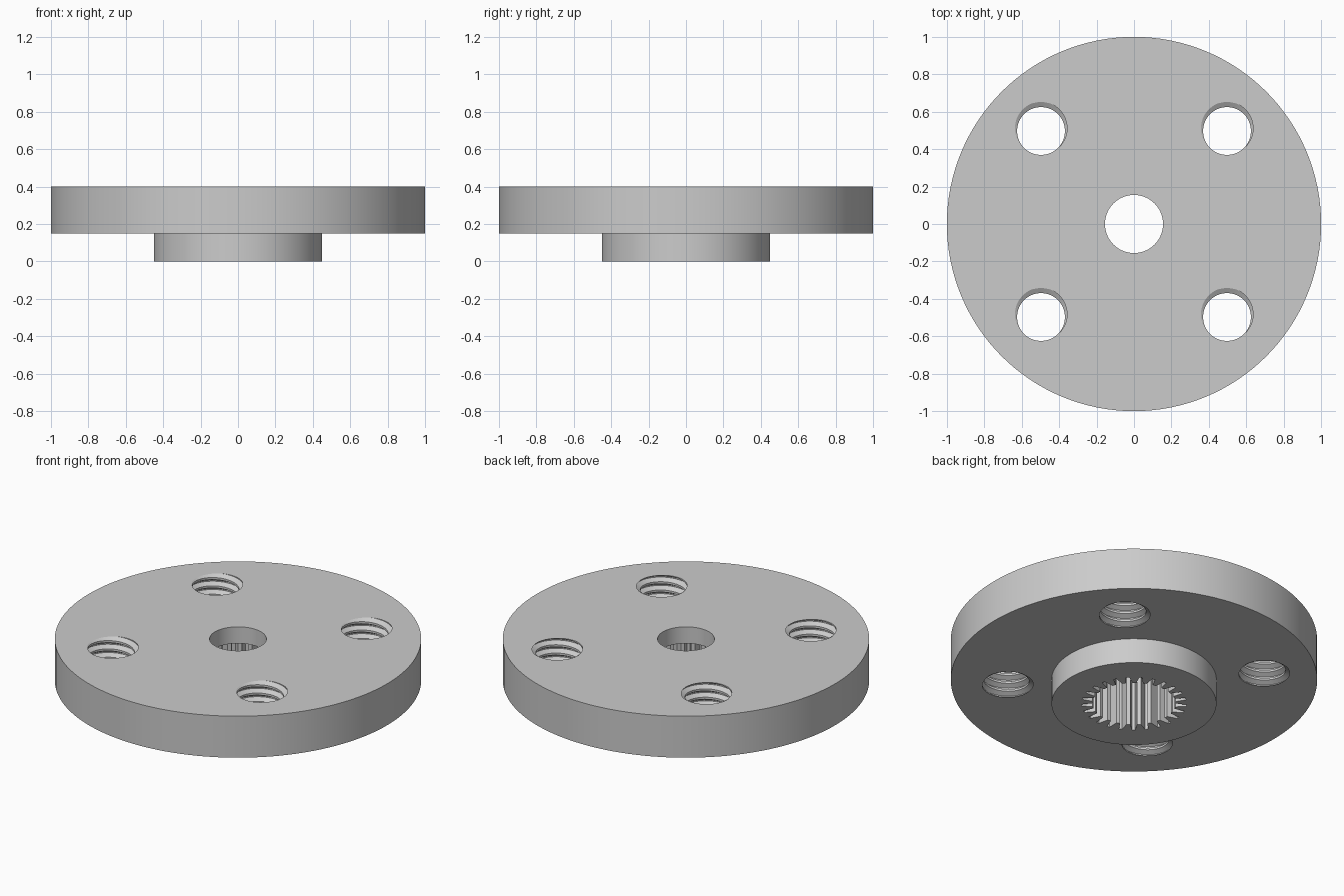
import bpy, bmesh
from math import sin, cos, pi, radians

if "Cube" in bpy.data.objects:
    bpy.data.objects.remove(bpy.data.objects["Cube"])

TOP, FLANGE = 0.4, 0.15          # top face and underside of the disc
SPLINE_TOP = 0.3                 # depth of the toothed socket
PITCH, MINOR, MAJOR = 0.05, 0.128, 0.155

grey = bpy.data.materials.new("satin grey metal")
grey.use_nodes = True
colour = (0.6, 0.6, 0.6, 1)
grey.diffuse_color = colour
grey.node_tree.nodes["Principled BSDF"].inputs["Base Color"].default_value = colour


def make_object(name, bm):
    bmesh.ops.recalc_face_normals(bm, faces=bm.faces)
    mesh = bpy.data.meshes.new(name)
    bm.to_mesh(mesh)
    bm.free()
    mesh.materials.append(grey)
    obj = bpy.data.objects.new(name, mesh)
    bpy.context.collection.objects.link(obj)
    return obj


def lathe(name, profile, segments):
    """Closed ring swept around z from (radius, height) points."""
    bm = bmesh.new()
    rings = [[bm.verts.new((r * cos(2 * pi * i / segments), r * sin(2 * pi * i / segments), z))
              for i in range(segments)] for r, z in profile]
    for k, low in enumerate(rings):
        high = rings[(k + 1) % len(rings)]
        for i in range(segments):
            j = (i + 1) % segments
            bm.faces.new((low[i], low[j], high[j], high[i]))
    return make_object(name, bm)


def spline_cutter(teeth=25, root=0.287, tip=0.228):
    """Toothed prism, each tooth space narrowing outwards."""
    bm = bmesh.new()
    outline = []
    for t in range(teeth):
        for offset, r in ((-0.32, tip), (-0.12, root), (0.12, root), (0.32, tip)):
            a = 2 * pi * (t + offset) / teeth
            outline.append(bm.verts.new((r * cos(a), r * sin(a), -0.1)))
    base = bm.faces.new(outline)
    up = bmesh.ops.extrude_face_region(bm, geom=[base])["geom"]
    for v in up:
        if isinstance(v, bmesh.types.BMVert):
            v.co.z = SPLINE_TOP
    return make_object("spline_cutter", bm)


def thread_cutter(name, x, y, segments=40, turns=9):
    """Solid helical screw, capped well outside the disc."""
    bm = bmesh.new()
    start = TOP - 7.875 * PITCH
    section = ((0, MINOR), (0.25, MINOR), (0.56, MAJOR), (0.69, MAJOR))
    columns = []
    for i in range(segments * turns + 1):
        a = 2 * pi * i / segments
        columns.append([bm.verts.new((x + r * cos(a), y + r * sin(a),
                                      start + (i / segments + o) * PITCH)) for o, r in section])
    last = len(columns) - 1
    # Close each column onto the next turn; the final turn ends on its own rim
    rim = []
    for i in range(last - segments + 1, last + 1):
        a = 2 * pi * i / segments
        rim.append(bm.verts.new((x + MINOR * cos(a), y + MINOR * sin(a),
                                 start + (i / segments + 1) * PITCH)))

    def chain(i):
        n = i + segments
        follow = columns[n][0] if n <= last else rim[n - last - 1]
        return columns[i] + [follow]

    for i in range(last):
        a, b = chain(i), chain(i + 1)
        for j in range(4):
            bm.faces.new((a[j], b[j], b[j + 1], a[j + 1]))
    # Fan caps over the two open ends
    middle = start + PITCH * turns / 2
    edges = [e for e in bm.edges if e.is_boundary]
    low = bm.verts.new((x, y, start + PITCH / 2))
    high = bm.verts.new((x, y, start + (turns + 0.5) * PITCH))
    for e in edges:
        centre = low if e.verts[0].co.z < middle else high
        bm.faces.new((e.verts[0], e.verts[1], centre))
    return make_object(name, bm)


# Disc, hub and centre bore in one turned body
body = lathe("splined_disc", [(0.155, 0), (0.45, 0), (0.45, FLANGE), (1, FLANGE),
                              (1, TOP), (0.155, TOP)], 128)

# Toothed socket below and four threaded holes through the disc
cutters = [spline_cutter()]
for sx in (-1, 1):
    for sy in (-1, 1):
        cutters.append(thread_cutter("thread_cutter", 0.497 * sx, 0.497 * sy))

bpy.context.view_layer.objects.active = body
body.select_set(True)
for cutter in cutters:
    cutter.hide_render = True
    cut = body.modifiers.new("cut", "BOOLEAN")
    cut.operation = "DIFFERENCE"
    cut.solver = "EXACT"
    cut.object = cutter
    bpy.ops.object.modifier_apply(modifier=cut.name)
    bpy.data.objects.remove(cutter)

# Smooth round walls with crisp rims
bpy.ops.object.select_all(action="DESELECT")
body.select_set(True)
bpy.ops.object.shade_smooth_by_angle(angle=radians(25))
